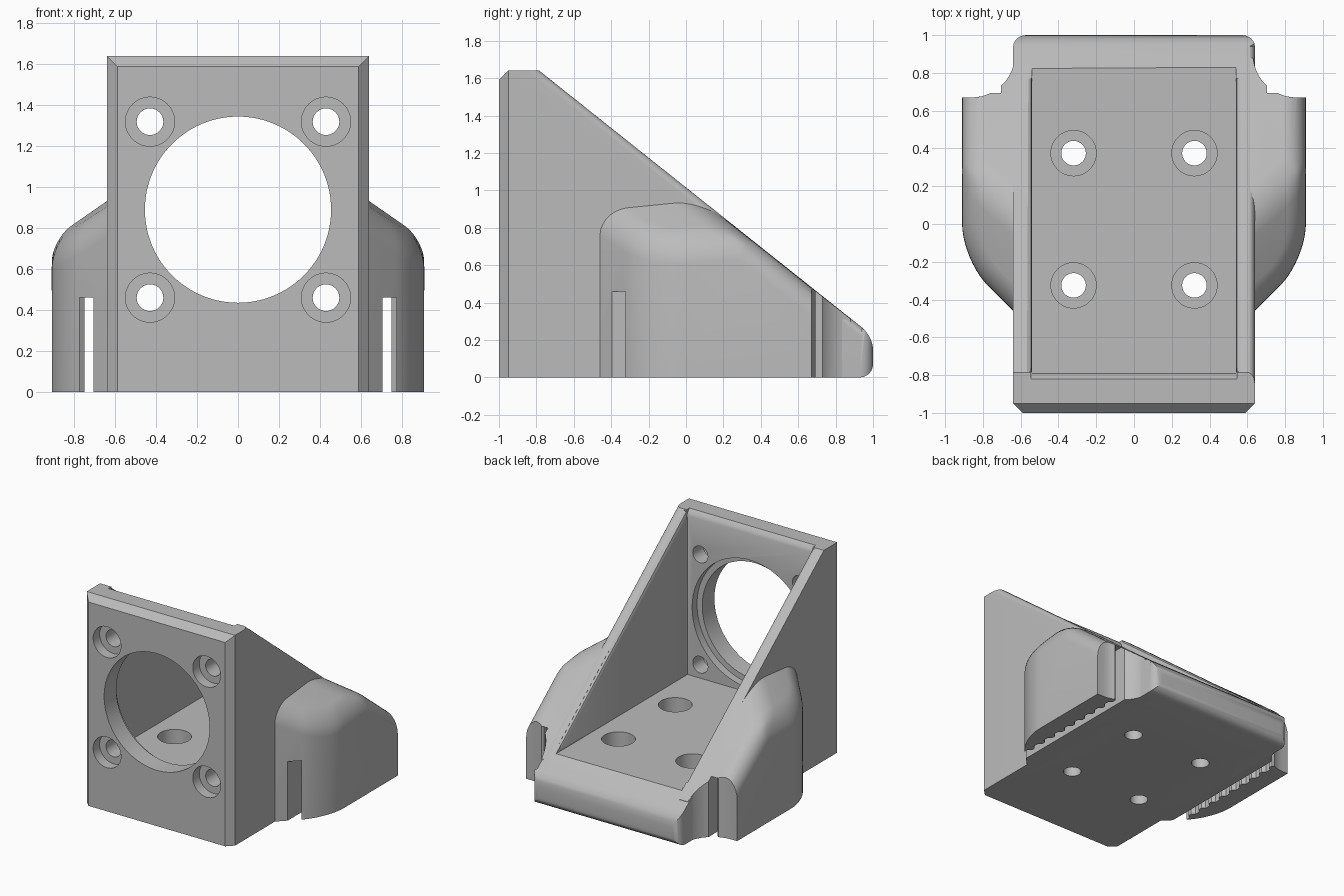
import bpy, bmesh, math
from mathutils import Matrix, Vector

cube = bpy.data.objects.get("Cube")
if cube:
    bpy.data.objects.remove(cube, do_unlink=True)

K = (1.64 - 0.22) / 1.785          # fall of the sloping top


def slope_z(y):
    return 0.22 + (1 - y) * K


grey = bpy.data.materials.new("plain grey")
grey.use_nodes = True
grey.diffuse_color = (0.5, 0.5, 0.5, 1)
grey.node_tree.nodes["Principled BSDF"].inputs["Base Color"].default_value = (0.5, 0.5, 0.5, 1)


def prism(poly, axis, lo, hi):
    """Extrude a 2D outline along an axis."""
    place = {"x": lambda a, b, t: (t, a, b),
             "y": lambda a, b, t: (a, t, b),
             "z": lambda a, b, t: (a, b, t)}[axis]
    bm = bmesh.new()
    ends = [[bm.verts.new(place(a, b, t)) for a, b in poly] for t in (lo, hi)]
    for end in ends:
        bm.faces.new(end)
    n = len(poly)
    for i in range(n):
        j = (i + 1) % n
        bm.faces.new((ends[0][i], ends[0][j], ends[1][j], ends[1][i]))
    bmesh.ops.recalc_face_normals(bm, faces=bm.faces)
    return bm


def rect(a0, a1, b0, b1):
    return [(a0, b0), (a1, b0), (a1, b1), (a0, b1)]


def circle(a, b, r, n=48):
    return [(a + r * math.cos(math.tau * i / n), b + r * math.sin(math.tau * i / n))
            for i in range(n)]


def slice_off(bm, point, normal):
    """Remove everything beyond a plane and close the cut."""
    bmesh.ops.bisect_plane(bm, geom=bm.verts[:] + bm.edges[:] + bm.faces[:],
                           plane_co=point, plane_no=normal, clear_outer=True)
    bmesh.ops.edgeloop_fill(bm, edges=[e for e in bm.edges if e.is_boundary])
    bmesh.ops.recalc_face_normals(bm, faces=bm.faces)


def round_edges(bm, test, size, segments):
    bm.normal_update()
    bmesh.ops.bevel(bm, geom=[e for e in bm.edges if test(e)], offset=size,
                    offset_type='OFFSET', segments=segments, profile=0.5,
                    affect='EDGES', clamp_overlap=False)


def to_object(bm, name):
    mesh = bpy.data.meshes.new(name)
    bmesh.ops.recalc_face_normals(bm, faces=bm.faces)
    bm.to_mesh(mesh)
    bm.free()
    obj = bpy.data.objects.new(name, mesh)
    bpy.context.collection.objects.link(obj)
    return obj


def cut(obj, bm):
    cutter = to_object(bm, "cutter")
    cutter.hide_render = True
    mod = obj.modifiers.new("cut", 'BOOLEAN')
    mod.operation, mod.solver, mod.object = 'DIFFERENCE', 'EXACT', cutter
    bpy.context.view_layer.objects.active = obj
    bpy.ops.object.modifier_apply(modifier=mod.name)
    bpy.data.objects.remove(cutter, do_unlink=True)


def finish(obj):
    obj.data.materials.clear()
    obj.data.materials.append(grey)
    bpy.ops.object.select_all(action='DESELECT')
    obj.select_set(True)
    bpy.context.view_layer.objects.active = obj
    bpy.ops.object.shade_smooth_by_angle(angle=math.radians(28))


# Bracket body: sloping block with chamfered front edges
bm = prism([(-1, 0), (1, 0), (1, 0.22), (-0.785, 1.64), (-1, 1.64)], "x", -0.64, 0.64)
slice_off(bm, (0, -0.95, 1.64), Vector((0, -1, 1)))
for s in (-1, 1):
    slice_off(bm, (s * 0.64, -0.95, 0), Vector((s, -1, 0)))
round_edges(bm, lambda e: all(abs(v.co.x) > 0.63 and v.co.y > 0.99 for v in e.verts), 0.07, 6)


def on_slope_rim(e):
    a, b = (v.co for v in e.verts)
    on_plane = all(abs(p.z - slope_z(p.y)) < 1e-3 for p in (a, b))
    return on_plane and (a.z + b.z) / 2 < 1.6


round_edges(bm, on_slope_rim, 0.04, 5)
body = to_object(bm, "bracket_body")

# Open pocket between the two side ribs, with eased rims
cut(body, prism(rect(-0.79, 0.9, 0.355, 2), "x", -0.54, 0.54))
half = [(0.535, -0.045), (0.546, -0.015), (0.575, 0.006)]
rim = prism(half + [(-x, z) for x, z in reversed(half)], "y", -0.78, 0.77)
for v in rim.verts:
    v.co.z += slope_z(v.co.y)
cut(body, rim)
cut(body, prism([(-0.83, 1.65), (-0.8, 1.617), (-0.78, 1.57), (-0.74, 1.65)], "x", -0.545, 0.545))

# Large bore in the front plate with a shallow recess behind
cut(body, prism(circle(0, 0.89, 0.455, 96), "y", -1.1, -0.7))
cut(body, prism(circle(0, 0.89, 0.5, 96), "y", -0.85, -0.7))

# Counterbored screw holes in plate and floor
for x in (-1, 1):
    for z in (0.46, 1.32):
        cut(body, prism(circle(x * 0.43, z, 0.065), "y", -1.1, -0.7))
        cut(body, prism(circle(x * 0.43, z, 0.12), "y", -1.1, -0.92))
    for y in (-0.325, 0.375):
        cut(body, prism(circle(x * 0.32, y, 0.065), "z", -0.1, 0.5))
        cut(body, prism(circle(x * 0.32, y, 0.12), "z", 0.2, 0.5))
finish(body)

# Side wing: block sliced by the diagonal front, the cap and the slope
bm = prism(rect(0.56, 0.91, -1, 0.88), "z", 0, 1.5)
slice_off(bm, (0.64, -0.46, 0), Vector((1, -1, 0)))
slice_off(bm, (0.64, -0.03, 0.935), Vector((0.78, -0.1, 1)))
slice_off(bm, (0, 1, 0.217), Vector((0, K, 1)))
round_edges(bm, lambda e: all(v.co.x > 0.9 and -0.25 < v.co.y < -0.1 for v in e.verts), 0.19, 10)


def top_edge(e):
    up = [f for f in e.link_faces if f.normal.z > 0.5]
    walls = [f for f in e.link_faces if abs(f.normal.z) < 0.1
             and f.normal.x > 0.5 and f.normal.y < 0.5]
    return len(up) == 2 or (len(up) == 1 and len(walls) == 1)


round_edges(bm, top_edge, 0.12, 7)
wing = to_object(bm, "right_wing")

# Scooped rear end of the wing
arc = [(0.86 - 0.23 * math.cos(math.pi / 2 * i / 14), 0.9 - 0.23 * math.sin(math.pi / 2 * i / 14))
       for i in range(15)]
cut(wing, prism(arc + [(1.2, 0.67), (1.2, 1.2), (0.63, 1.2)], "z", -0.1, 1.2))

# Toothed slot running the length of the wing
teeth = []
for i in range(11):
    y = -0.47 + 0.115 * i
    teeth += [(0.75, y), (0.775, y + 0.02), (0.775, y + 0.065), (0.75, y + 0.085)]
cut(wing, prism([(0.705, -0.7), (0.75, -0.7)] + teeth + [(0.75, 1), (0.705, 1)], "z", -0.1, 0.46))

# Mirrored wing
mirror = wing.copy()
mirror.data = wing.data.copy()
mirror.name = "left_wing"
mirror.data.transform(Matrix.Scale(-1, 4, (1, 0, 0)))
mirror.data.flip_normals()
bpy.context.collection.objects.link(mirror)
wing.name, mirror.name = "wing_temp", "right_wing"
wing.name = "left_wing"
for obj in (wing, mirror):
    finish(obj)
